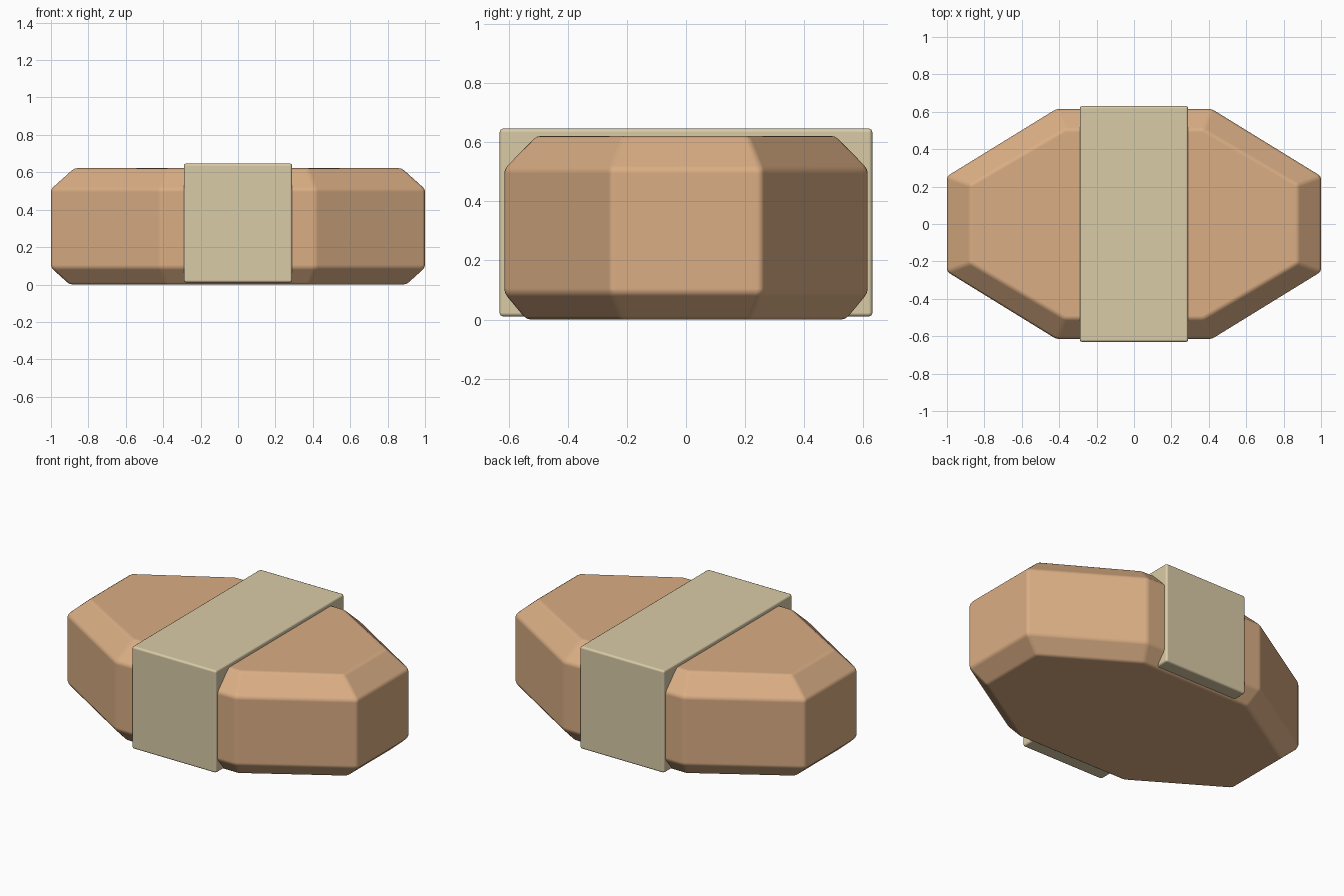
import bpy
import bmesh
import math

cube = bpy.data.objects.get("Cube")
if cube:
    bpy.data.objects.remove(cube, do_unlink=True)


def make_material(name, rgb):
    mat = bpy.data.materials.new(name)
    mat.use_nodes = True
    color = (*rgb, 1.0)
    mat.diffuse_color = color
    mat.node_tree.nodes["Principled BSDF"].inputs["Base Color"].default_value = color
    return mat


def finish(bm, name, mat, bevel, segments):
    bmesh.ops.recalc_face_normals(bm, faces=bm.faces)
    mesh = bpy.data.meshes.new(name)
    bm.to_mesh(mesh)
    bm.free()
    mesh.materials.append(mat)
    obj = bpy.data.objects.new(name, mesh)
    bpy.context.collection.objects.link(obj)
    mod = obj.modifiers.new("Soft edges", 'BEVEL')
    mod.width = bevel
    mod.segments = segments
    mod.limit_method = 'ANGLE'
    mod.angle_limit = math.radians(15)
    mod.harden_normals = True
    bpy.ops.object.select_all(action='DESELECT')
    obj.select_set(True)
    bpy.context.view_layer.objects.active = obj
    bpy.ops.object.shade_smooth_by_angle(angle=math.radians(40))
    return obj


def octagon(bm, end_x, end_y, side_x, side_y, z):
    quarter = [(end_x, end_y), (side_x, side_y)]
    half = quarter + [(-x, y) for x, y in reversed(quarter)]
    outline = half + [(-x, -y) for x, y in half]
    return [bm.verts.new((x, y, z)) for x, y in outline]


tan = make_material("warm tan", (0.70, 0.42, 0.23))
beige = make_material("pale beige", (0.70, 0.60, 0.39))

# Elongated octagonal body with chamfered rims
bm = bmesh.new()
rings = [
    octagon(bm, 0.90, 0.22, 0.38, 0.54, 0.0),
    octagon(bm, 1.0, 0.255, 0.415, 0.615, 0.09),
    octagon(bm, 1.0, 0.255, 0.415, 0.615, 0.51),
    octagon(bm, 0.875, 0.21, 0.37, 0.505, 0.622),
]
bm.faces.new(rings[0])
bm.faces.new(rings[-1])
for low, high in zip(rings, rings[1:]):
    for i in range(len(low)):
        j = (i + 1) % len(low)
        bm.faces.new((low[i], low[j], high[j], high[i]))
finish(bm, "body", tan, 0.015, 2)

# Wide band wrapped around the middle
bm = bmesh.new()
bmesh.ops.create_cube(bm, size=1)
bmesh.ops.scale(bm, vec=(0.58, 1.262, 0.637), verts=bm.verts)
bmesh.ops.translate(bm, vec=(0, 0, 0.3285), verts=bm.verts)
finish(bm, "band", beige, 0.013, 2)
